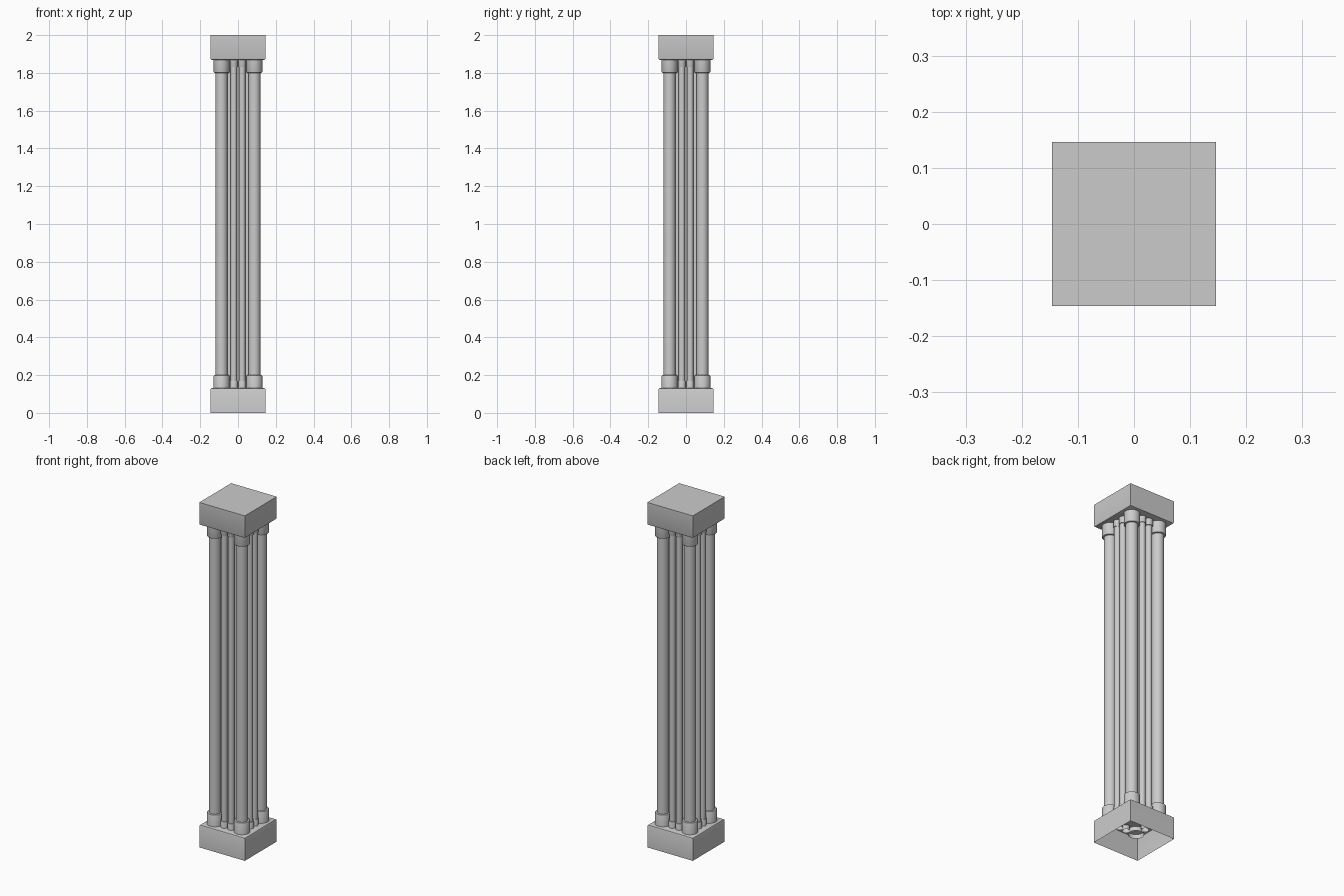
import bpy, bmesh, math

if "Cube" in bpy.data.objects:
    bpy.data.objects.remove(bpy.data.objects["Cube"])

HALF = 0.146      # half width of the end blocks
BLOCK = 0.132     # height of the end blocks
CORNER = 0.087    # offset of corner columns from the centre
SLIM = 0.022      # offset of the slim columns along each side


def make_object(name, bm, smooth=True):
    bmesh.ops.recalc_face_normals(bm, faces=bm.faces[:])
    mesh = bpy.data.meshes.new(name)
    bm.to_mesh(mesh)
    bm.free()
    obj = bpy.data.objects.new(name, mesh)
    bpy.context.collection.objects.link(obj)
    bpy.ops.object.select_all(action='DESELECT')
    obj.select_set(True)
    bpy.context.view_layer.objects.active = obj
    if smooth:
        bpy.ops.object.shade_smooth_by_angle(angle=math.radians(35))
    return obj


def lathe(name, profile, x, y, sides):
    """Revolve an open (radius, height) profile around a vertical axis."""
    bm = bmesh.new()
    rings = []
    for r, z in profile:
        rings.append([bm.verts.new((x + r * math.cos(2 * math.pi * i / sides),
                                    y + r * math.sin(2 * math.pi * i / sides), z))
                      for i in range(sides)])
    for a, b in zip(rings, rings[1:]):
        for i in range(sides):
            j = (i + 1) % sides
            bm.faces.new((a[i], a[j], b[j], b[i]))
    return make_object(name, bm)


def column(name, x, y, r, collar_r, collar_z, sides):
    """Shaft with a rounded collar at each end, mirrored about mid height."""
    e = 0.12 * collar_r
    lower = [(collar_r, BLOCK - 0.025), (collar_r, collar_z - e),
             (collar_r - 0.3 * e, collar_z - 0.3 * e),
             (collar_r - e, collar_z), (r, collar_z)]
    upper = [(pr, 2 - pz) for pr, pz in reversed(lower)]
    lathe(name, lower + upper, x, y, sides)


def end_block(name, top):
    """Block with a softened edge on the column side; the base is hollow."""
    b = 0.009
    levels = [(HALF, 0), (HALF, BLOCK - b), (HALF - 0.3 * b, BLOCK - 0.3 * b),
              (HALF - b, BLOCK)]
    bm = bmesh.new()
    rings = []
    for h, z in levels:
        z = 2 - z if top else z
        rings.append([bm.verts.new((sx * h, sy * h, z))
                      for sx, sy in ((-1, -1), (1, -1), (1, 1), (-1, 1))])
    for p, q in zip(rings, rings[1:]):
        for i in range(4):
            j = (i + 1) % 4
            bm.faces.new((p[i], p[j], q[j], q[i]))
    bm.faces.new(rings[-1])
    if top:
        bm.faces.new(rings[0])
    obj = make_object(name, bm)
    return obj


# End blocks
base = end_block("base_block", False)
end_block("top_block", True)

# Make sure the open base faces outwards
bm = bmesh.new()
bm.from_mesh(base.data)
bm.faces.ensure_lookup_table()
if bm.faces[0].normal.y > 0:
    bmesh.ops.reverse_faces(bm, faces=bm.faces[:])
    bm.to_mesh(base.data)
bm.free()

# Four corner columns
for sx in (-1, 1):
    for sy in (-1, 1):
        column("corner_column", sx * CORNER, sy * CORNER, 0.032, 0.042, 0.2, 32)

# Two slim columns on each side
for s in (-1, 1):
    for t in (-1, 1):
        column("slim_column", t * SLIM, s * 0.092, 0.017, 0.0205, 0.17, 24)
        column("slim_column", s * 0.092, t * SLIM, 0.017, 0.0205, 0.17, 24)

# Square core behind the columns
bm = bmesh.new()
bmesh.ops.create_cube(bm, size=1)
for v in bm.verts:
    v.co = (v.co.x * 0.155, v.co.y * 0.155, 1 + v.co.z * (2 - 2 * BLOCK))
make_object("core", bm, smooth=False)
